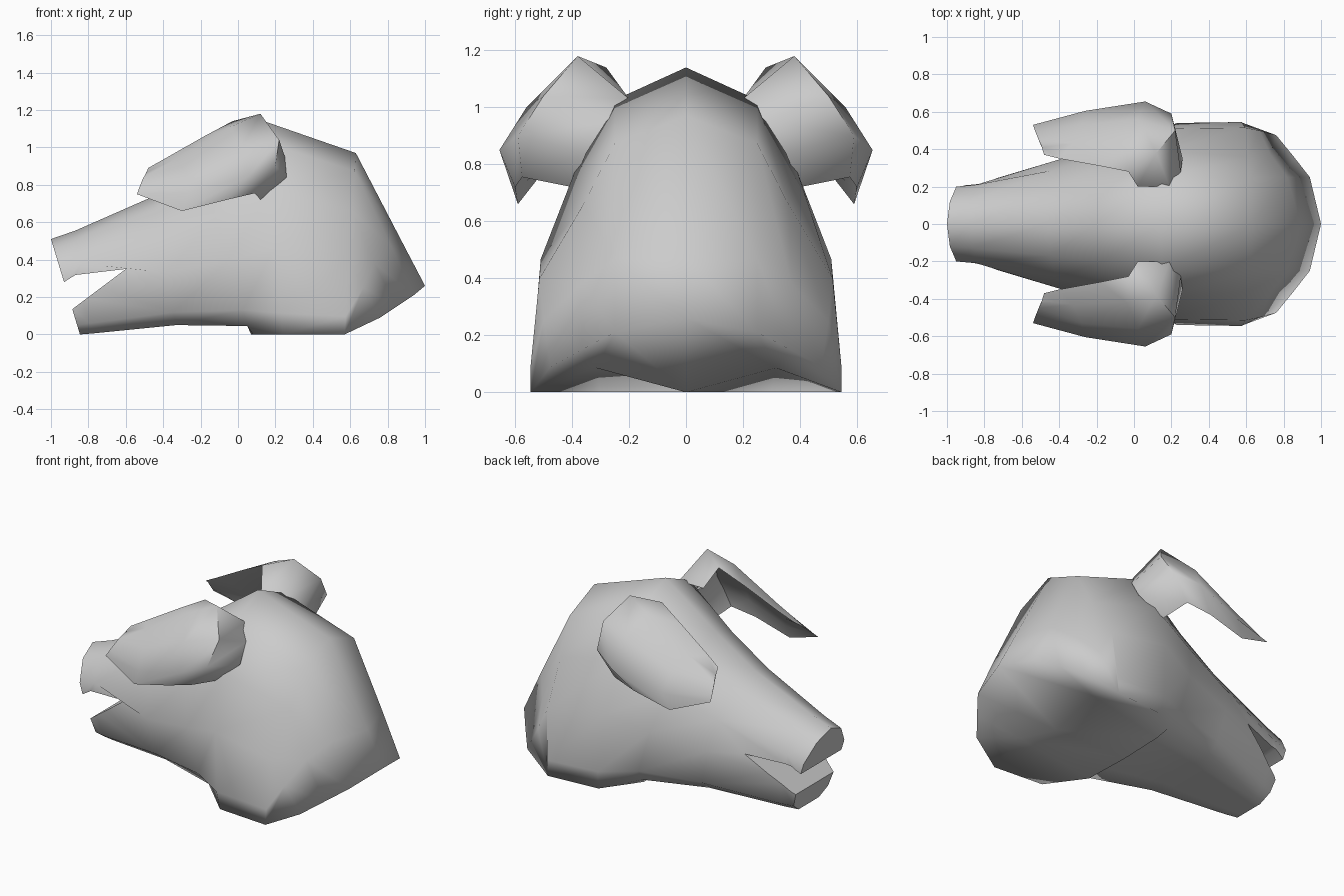
import bpy
import bmesh
from mathutils import Vector

if "Cube" in bpy.data.objects:
    bpy.data.objects.remove(bpy.data.objects["Cube"], do_unlink=True)


def make_material(name, colour):
    mat = bpy.data.materials.new(name)
    mat.use_nodes = True
    mat.diffuse_color = colour
    mat.node_tree.nodes["Principled BSDF"].inputs["Base Color"].default_value = colour
    return mat


def make_object(name, verts, faces, mat):
    mesh = bpy.data.meshes.new(name)
    mesh.from_pydata(verts, [], faces)
    bm = bmesh.new()
    bm.from_mesh(mesh)
    bmesh.ops.remove_doubles(bm, verts=bm.verts, dist=0.0005)
    bmesh.ops.recalc_face_normals(bm, faces=bm.faces)
    bm.to_mesh(mesh)
    bm.free()
    mesh.materials.append(mat)
    obj = bpy.data.objects.new(name, mesh)
    bpy.context.collection.objects.link(obj)
    return obj


def select_only(obj):
    bpy.ops.object.select_all(action="DESELECT")
    obj.select_set(True)
    bpy.context.view_layer.objects.active = obj


def smooth(obj, angle):
    select_only(obj)
    bpy.ops.object.shade_smooth_by_angle(angle=angle)


def section(x_top, x_low, z_top, z_low, widths, arch=0):
    """Half of a leaning cross-section, from the top centre to the bottom centre."""
    heights = (1, 0.9, 0.68, 0.41, 0.1, 0, arch, 0)
    widths = (0, *widths, widths[-1] * 0.58, 0)
    return [(x_low + (x_top - x_low) * h, w, z_low + (z_top - z_low) * h)
            for h, w in zip(heights, widths)]


def mirror_ring(half):
    return half + [(x, -y, z) for x, y, z in half[-2:0:-1]]


grey = make_material("plain_grey", (0.6, 0.6, 0.6, 1))

# Jowls: the throat steps down in front, the rear pads arch underneath
throat = section(0.14, 0.24, 1.14, 0, (0.25, 0.39, 0.51, 0.54, 0.52))
throat[-2:] = [(0.08, 0.3, 0), (0.07, 0, 0)]
pads = section(0.63, 0.57, 0.97, 0, (0.25, 0.36, 0.515, 0.545, 0.545), 0.088)
under = [pads[5], *pads[5:]]

# Head: sections from the flat snout back to the neck
halves = [
    section(-1.0, -0.845, 0.51, 0, (0.12, 0.2, 0.2, 0.17, 0.1)),
    section(-0.87, -0.78, 0.555, 0.005, (0.13, 0.21, 0.22, 0.2, 0.12)),
    section(-0.46, -0.33, 0.735, 0.05, (0.17, 0.29, 0.35, 0.33, 0.24)),
    section(-0.2, 0.05, 0.9, 0.045, (0.2, 0.35, 0.43, 0.43, 0.36)),
    throat,
    pads,
    # rounded back of the head and the neck rim
    [(0.89, 0, 0.47), (0.82, 0.25, 0.47), (0.73, 0.37, 0.38), (0.67, 0.5, 0.25), *under],
    [(1, 0, 0.26), (0.94, 0.25, 0.21), (0.85, 0.365, 0.15), (0.76, 0.475, 0.09), *under],
]
rings = [mirror_ring(half) for half in halves]
count = len(rings[0])
verts = [p for ring in rings for p in ring]
faces = []
for r in range(len(rings) - 1):
    for i in range(count):
        j = (i + 1) % count
        a, b = r * count, (r + 1) * count
        faces.append((a + i, a + j, b + j, b + i))
faces.append(tuple(range(count)))
# underside of the neck, in mirrored patches
last = (len(rings) - 1) * count
for patch in ((0, 1, 6, 7), (1, 2, 6), (2, 3, 5, 6)):
    faces.append(tuple(last + i for i in patch))
    faces.append(tuple(last + (count - i) % count for i in reversed(patch)))
head = make_object("head", verts, faces, grey)

# Open mouth: wedge cut through the snout
wedge = [(-0.6, 0.35), (-0.87, 0.318), (-0.93, 0.28), (-1.2, 0.2), (-1.2, -0.1)]
n = len(wedge)
sides = [(i, (i + 1) % n, (i + 1) % n + n, i + n) for i in range(n)]
cutter = make_object("mouth_cutter",
                     [(x, s, z) for s in (-0.5, 0.5) for x, z in wedge],
                     sides + [tuple(range(n)), tuple(range(n, n * 2))], grey)
cutter.hide_render = True
cut = head.modifiers.new("mouth", "BOOLEAN")
cut.operation = "DIFFERENCE"
cut.solver = "EXACT"
cut.object = cutter
select_only(head)
bpy.ops.object.modifier_apply(modifier=cut.name)
bpy.data.objects.remove(cutter, do_unlink=True)

# Crisp snout and mouth, fully smooth behind them
smooth(head, 0.9)
for edge in head.data.edges:
    if min(head.data.vertices[v].co.x for v in edge.vertices) > -0.5:
        edge.use_edge_sharp = False

# Ears: rows from the base to the tip, each from the inner to the outer edge
ear_rows = [
    [(0.02, 0.2, 1.03), (0.19, 0.2, 1.03), (0.25, 0.28, 0.95), (0.26, 0.35, 0.84), (0.12, 0.4, 0.72)],
    [(-0.03, 0.28, 1.14), (0.12, 0.38, 1.18), (0.22, 0.5, 1.04), (0.2, 0.59, 0.9), (0.09, 0.575, 0.755)],
    [(-0.18, 0.31, 1.06), (-0.04, 0.42, 1.11), (0.02, 0.56, 1.0), (0.06, 0.655, 0.85), (-0.06, 0.6, 0.72)],
    [(-0.4, 0.35, 0.935), (-0.33, 0.43, 0.94), (-0.28, 0.53, 0.87), (-0.26, 0.605, 0.76), (-0.3, 0.59, 0.66)],
    [(-0.48, 0.37, 0.89), (-0.49, 0.41, 0.865), (-0.51, 0.45, 0.83), (-0.53, 0.5, 0.78), (-0.54, 0.53, 0.75)],
]


def make_ear(name, side):
    outer = [[Vector((x, y * side, z)) for x, y, z in row] for row in ear_rows]
    # hollow underside: the same rows pulled towards their chords
    inner = [[p.lerp(row[0].lerp(row[-1], k / (len(row) - 1)), 0.6)
              for k, p in enumerate(row)] for row in outer]
    loops = [o + i[-2:0:-1] for o, i in zip(outer, inner)]
    m = len(loops[0])
    pts = [p for loop in loops for p in loop]
    quads = [(r * m + i, r * m + (i + 1) % m, (r + 1) * m + (i + 1) % m, (r + 1) * m + i)
             for r in range(len(loops) - 1) for i in range(m)]
    tip = tuple(range(len(pts) - m, len(pts)))
    ear = make_object(name, pts, quads + [tip], grey)
    smooth(ear, 1.2)


make_ear("back_ear", 1)
make_ear("front_ear", -1)
